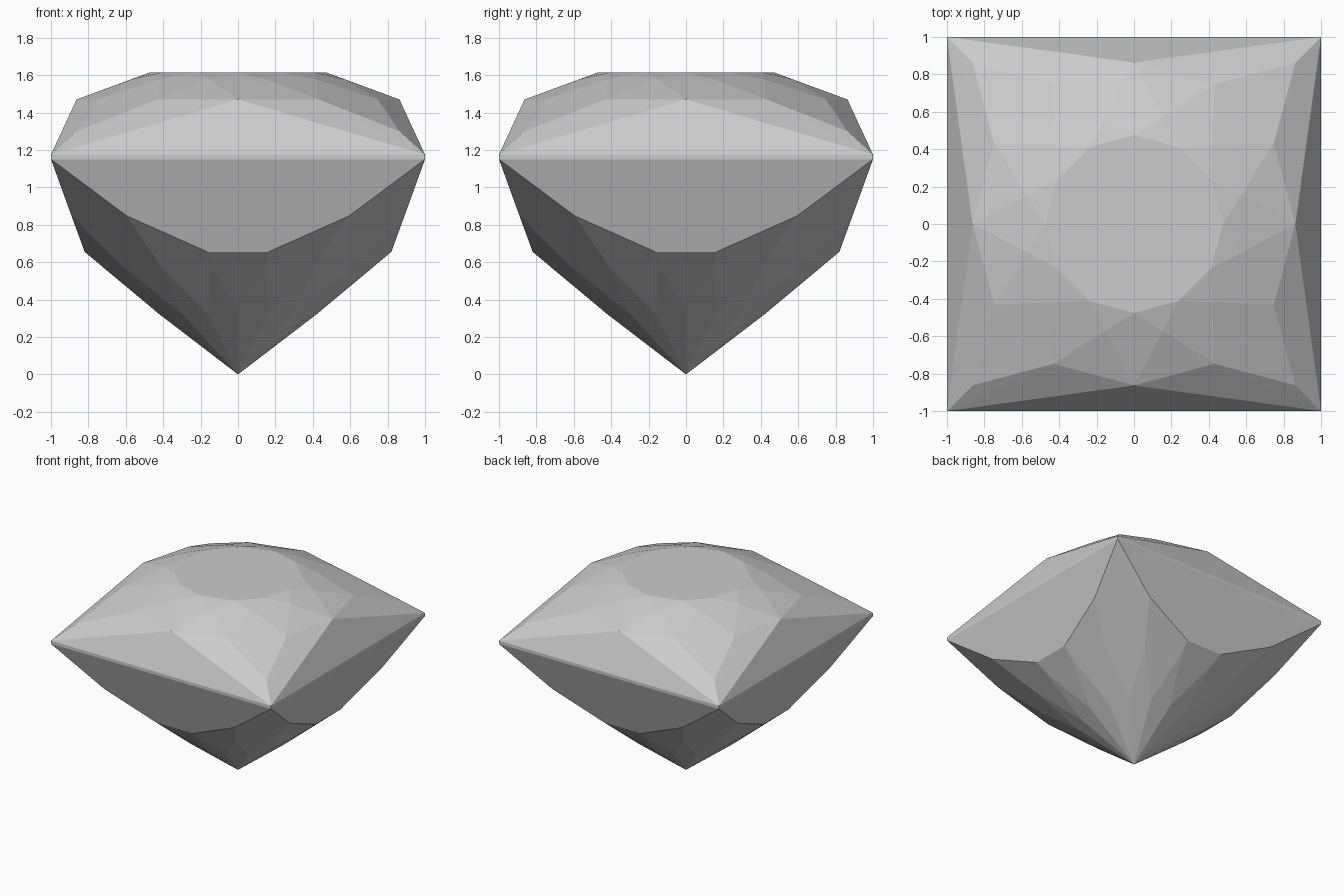
import bpy, bmesh
from math import sin, cos, radians

cube = bpy.data.objects.get("Cube")
if cube:
    bpy.data.objects.remove(cube, do_unlink=True)

points = []


def ring(count, radius, z, offset=0.0):
    """Evenly spaced points around the axis, offset in degrees."""
    for i in range(count):
        a = radians(offset + 360 * i / count)
        points.append((radius * cos(a), radius * sin(a), z))


def corners(x, y, z):
    """Four mirrored points, plus their swaps across the diagonal."""
    for sx in (-1, 1):
        for sy in (-1, 1):
            points.append((sx * x, sy * y, z))
            if x != y:
                points.append((sx * y, sy * x, z))


# Crown: table, star points, main facet points, corner facet tips
ring(12, 0.475, 1.613)
ring(12, 0.592, 1.577, 15)
ring(12, 0.863, 1.47)
corners(0.863, 0.863, 1.30)

# Square girdle band
corners(1, 1, 1.175)
corners(1, 1, 1.15)

# Pavilion: lower outline of the side facets, kite facets, culet
corners(0.594, 0.89, 0.847)
corners(0.163, 0.82, 0.655)
ring(16, 0.74, 0.577, 11.25)
ring(16, 0.42, 0.321)
points.append((0, 0, 0))

# Facets of the cut stone
bm = bmesh.new()
for p in points:
    bm.verts.new(p)
bmesh.ops.convex_hull(bm, input=bm.verts[:])
bmesh.ops.delete(bm, geom=[v for v in bm.verts if not v.link_faces], context='VERTS')
bmesh.ops.dissolve_limit(bm, angle_limit=radians(0.8), verts=bm.verts[:], edges=bm.edges[:])
bmesh.ops.recalc_face_normals(bm, faces=bm.faces[:])
mesh = bpy.data.meshes.new("gemstone")
bm.to_mesh(mesh)
bm.free()
gem = bpy.data.objects.new("gemstone", mesh)
bpy.context.collection.objects.link(gem)

# Plain grey stone
grey = bpy.data.materials.new("light_grey_stone")
grey.use_nodes = True
colour = (0.6, 0.6, 0.6, 1)
grey.diffuse_color = colour
grey.node_tree.nodes["Principled BSDF"].inputs["Base Color"].default_value = colour
mesh.materials.append(grey)
